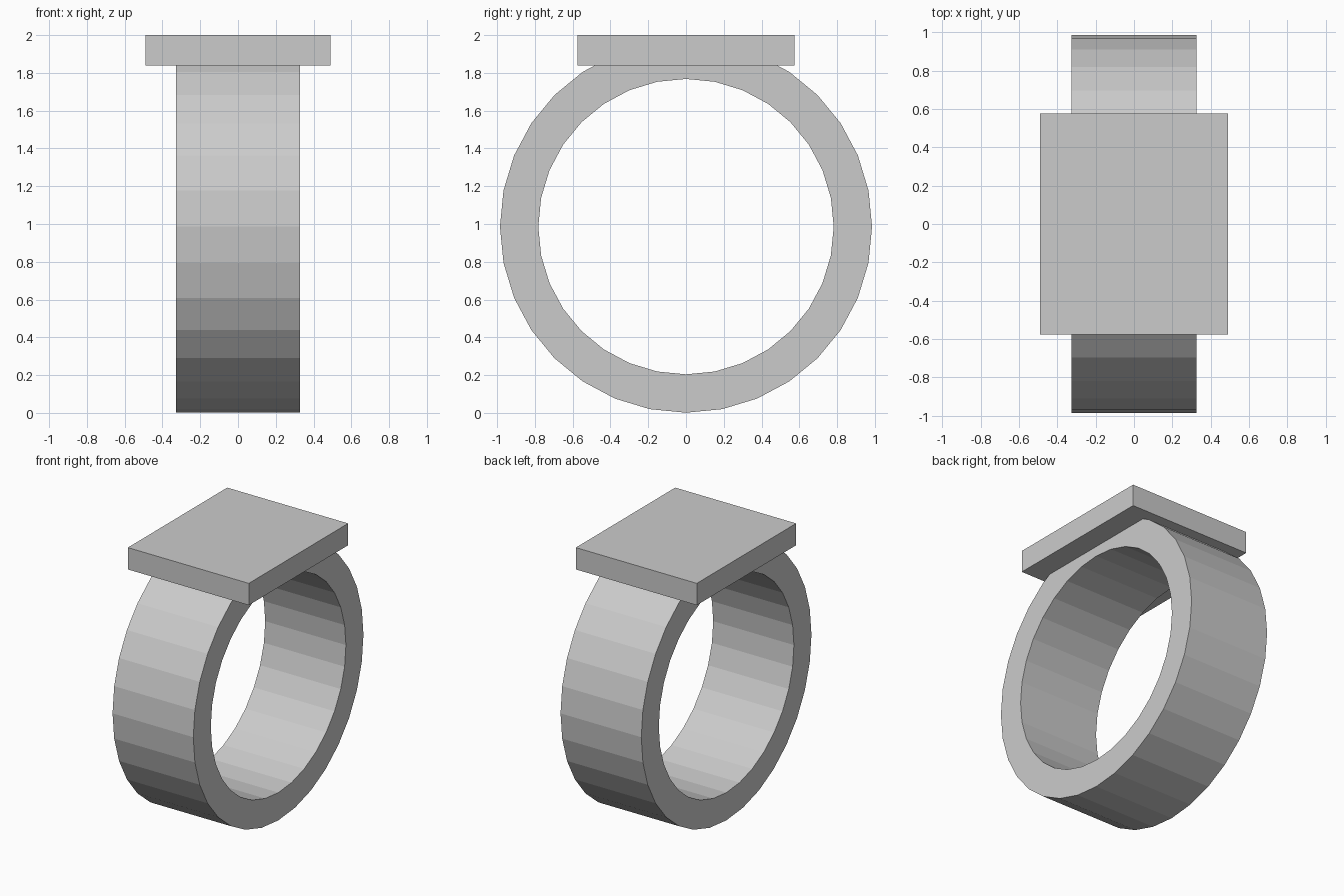
import bpy, bmesh
from math import tau
from mathutils import Vector

if "Cube" in bpy.data.objects:
    bpy.data.objects.remove(bpy.data.objects["Cube"])

CENTRE_Z, R_OUT, R_IN, HALF_W, SIDES = 0.986, 0.985, 0.782, 0.327, 32

# Band: rectangular section spun around the x axis
bm = bmesh.new()
base = Vector((0, 0, CENTRE_Z))
section = [(-HALF_W, R_IN), (HALF_W, R_IN), (HALF_W, R_OUT), (-HALF_W, R_OUT)]
verts = [bm.verts.new((x, 0, CENTRE_Z - r)) for x, r in section]
edges = [bm.edges.new((verts[i], verts[(i + 1) % 4])) for i in range(4)]
bmesh.ops.spin(bm, geom=verts + edges, cent=base, axis=(1, 0, 0),
               angle=tau, steps=SIDES, use_merge=False)
bmesh.ops.remove_doubles(bm, verts=bm.verts, dist=0.001)
bmesh.ops.recalc_face_normals(bm, faces=bm.faces)
mesh = bpy.data.meshes.new("ring_band")
bm.to_mesh(mesh)
bm.free()
bpy.context.collection.objects.link(bpy.data.objects.new("ring_band", mesh))

# Flat plate on top of the band
bpy.ops.mesh.primitive_cube_add(size=1, location=(0, 0, 1.92))
plate = bpy.context.object
plate.name = "top_plate"
plate.scale = (0.98, 1.15, 0.16)
